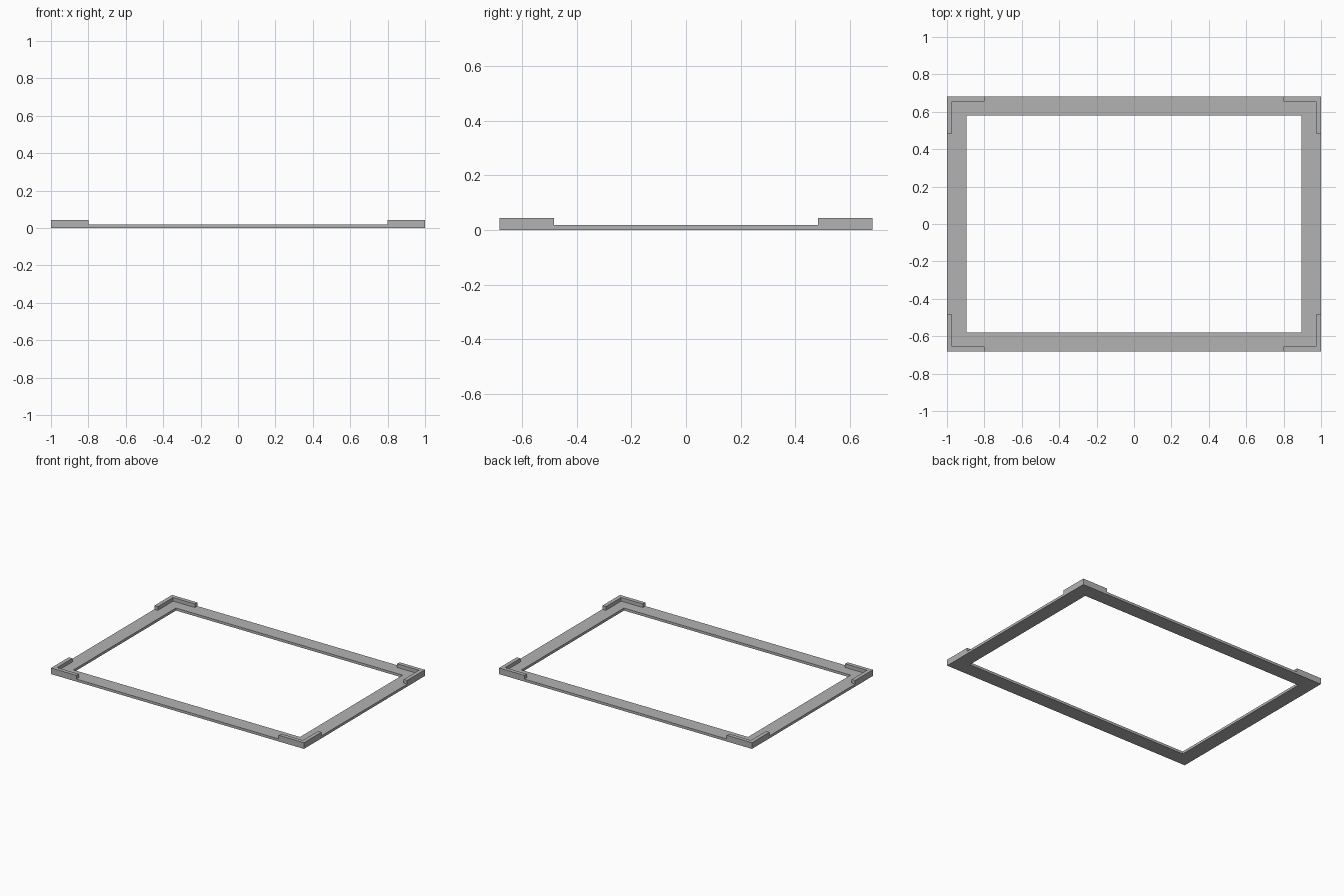
import bpy
import bmesh

cube = bpy.data.objects.get("Cube")
if cube:
    bpy.data.objects.remove(cube, do_unlink=True)

HALF_X, HALF_Y = 1.0, 0.683      # outer half size
RAIL = 0.104                     # rail width
BASE, TOP = 0.018, 0.044         # rail height, corner lip height
LIP, ARM = 0.028, 0.2            # lip thickness and arm length

grey = bpy.data.materials.new("plain_grey")
grey.use_nodes = True
colour = (0.45, 0.45, 0.45, 1)
grey.diffuse_color = colour
grey.node_tree.nodes["Principled BSDF"].inputs["Base Color"].default_value = colour


def prism(name, polygons, z0, z1):
    """Extrude flat polygons that share corners into one closed solid."""
    bm = bmesh.new()
    for points in polygons:
        bm.faces.new([bm.verts.new((x, y, z0)) for x, y in points])
    bmesh.ops.remove_doubles(bm, verts=bm.verts[:], dist=1e-5)
    result = bmesh.ops.extrude_face_region(bm, geom=bm.faces[:], use_keep_orig=True)
    for v in result["geom"]:
        if isinstance(v, bmesh.types.BMVert):
            v.co.z = z1
    bmesh.ops.recalc_face_normals(bm, faces=bm.faces[:])
    mesh = bpy.data.meshes.new(name)
    bm.to_mesh(mesh)
    bm.free()
    mesh.materials.append(grey)
    obj = bpy.data.objects.new(name, mesh)
    bpy.context.collection.objects.link(obj)
    return obj


# Flat rectangular frame with mitred rails
signs = [(-1, -1), (1, -1), (1, 1), (-1, 1)]
outer = [(sx * HALF_X, sy * HALF_Y) for sx, sy in signs]
inner = [(sx * (HALF_X - RAIL), sy * (HALF_Y - RAIL)) for sx, sy in signs]
rails = []
for i in range(4):
    j = (i + 1) % 4
    rails.append([outer[i], outer[j], inner[j], inner[i]])
prism("frame", rails, 0, BASE)

# Raised L-shaped lip on each corner
ell = [(0, 0), (ARM, 0), (ARM, LIP), (LIP, LIP), (LIP, ARM), (0, ARM)]
for sx, sy in signs:
    name = f"{'front' if sy < 0 else 'back'}_{'left' if sx > 0 else 'right'}_corner_lip"
    prism(name, [[(sx * (HALF_X - x), sy * (HALF_Y - y)) for x, y in ell]], BASE, TOP)
